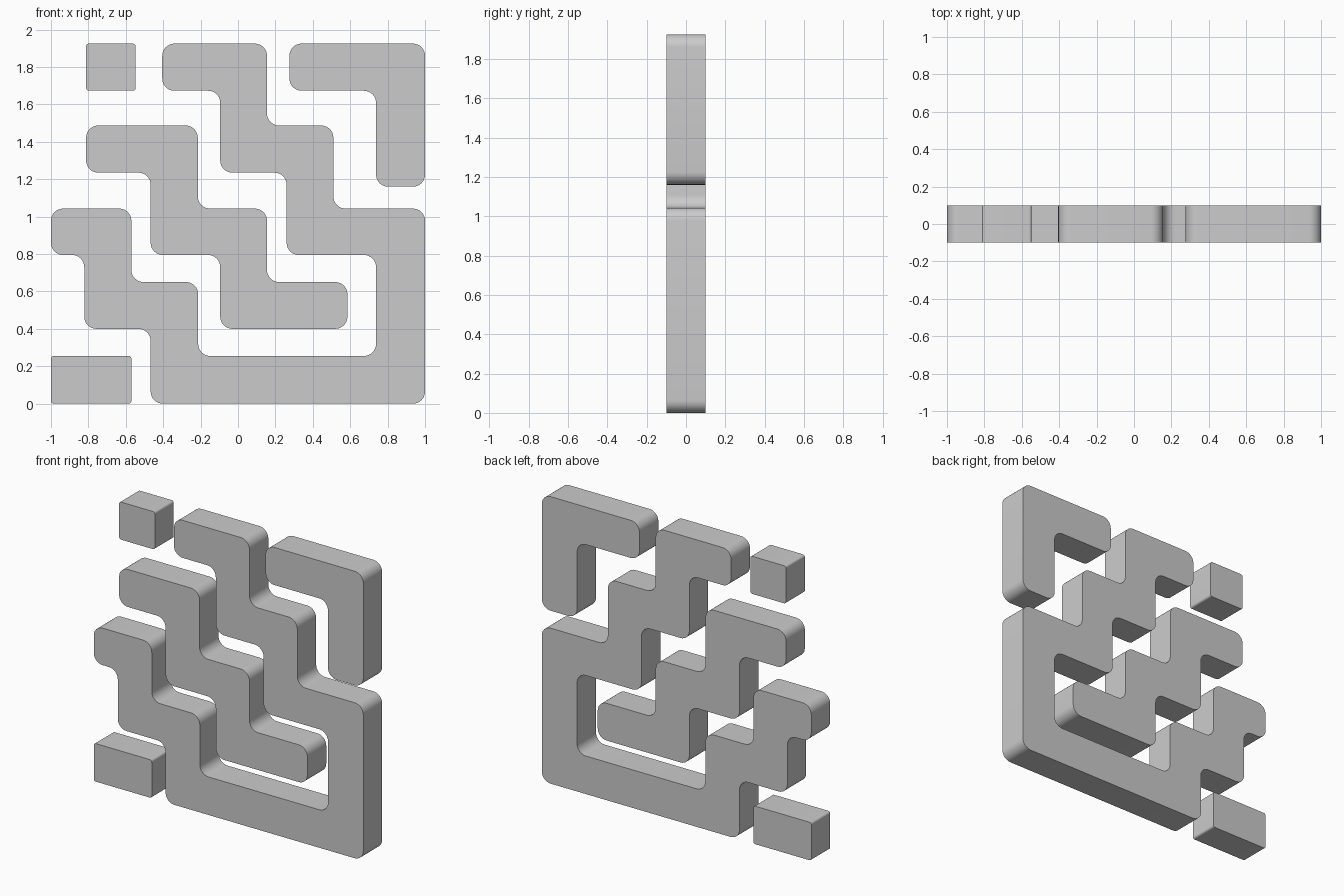
import bpy, bmesh, math
from mathutils import Vector

if "Cube" in bpy.data.objects:
    bpy.data.objects.remove(bpy.data.objects["Cube"])

HALF_DEPTH = 0.1


def rounded(points, radius, steps=8):
    """Replace each corner of a right-angled outline with an arc."""
    out = []
    for i, p in enumerate(points):
        p = Vector(p)
        a = (Vector(points[i - 1]) - p).normalized()
        b = (Vector(points[(i + 1) % len(points)]) - p).normalized()
        centre = p + (a + b) * radius
        for s in range(steps + 1):
            t = s / steps * math.pi / 2
            out.append(centre - b * radius * math.cos(t) - a * radius * math.sin(t))
    return out


def slab(name, points, radius):
    """Extrude a rounded x-z outline through the depth."""
    bm = bmesh.new()
    verts = [bm.verts.new((p.x, -HALF_DEPTH, p.y)) for p in rounded(points, radius)]
    face = bm.faces.new(verts)
    ext = bmesh.ops.extrude_face_region(bm, geom=[face], use_keep_orig=True)
    moved = [g for g in ext["geom"] if isinstance(g, bmesh.types.BMVert)]
    bmesh.ops.translate(bm, verts=moved, vec=(0, 2 * HALF_DEPTH, 0))
    bmesh.ops.recalc_face_normals(bm, faces=bm.faces)
    mesh = bpy.data.meshes.new(name)
    bm.to_mesh(mesh)
    bm.free()
    obj = bpy.data.objects.new(name, mesh)
    bpy.context.collection.objects.link(obj)
    bpy.ops.object.select_all(action='DESELECT')
    obj.select_set(True)
    bpy.context.view_layer.objects.active = obj
    bpy.ops.object.shade_smooth_by_angle(angle=math.radians(30))


def steps_path(start, turns):
    """Outline from a start corner and alternating x, z targets."""
    x, z = start
    pts = [(x, z)]
    for i, v in enumerate(turns):
        if i % 2 == 0:
            x = v
        else:
            z = v
        pts.append((x, z))
    return pts


# Long stepped band that loops around the lower right
slab("stepped_loop", steps_path((-0.405, 1.925), [
    0.155, 1.487, 0.51, 1.043, 1.0, 0.0, -0.467, 0.4, -0.822, 0.795,
    -1.0, 1.043, -0.57, 0.65, -0.213, 0.255, 0.738, 0.795, 0.26, 1.235,
    -0.095, 1.673, -0.405]), 0.065)

# Inner staircase
slab("inner_staircase", steps_path((-0.812, 1.487), [
    -0.215, 1.043, 0.155, 0.65, 0.585, 0.4, -0.095, 0.795, -0.467, 1.235,
    -0.812]), 0.065)

# Upper right corner piece
slab("corner_piece", steps_path((0.275, 1.925), [
    1.0, 1.16, 0.738, 1.673, 0.275]), 0.065)

# Loose blocks with small edge rounding
slab("upper_block", steps_path((-0.812, 1.925), [-0.547, 1.673, -0.812]), 0.015)
slab("lower_block", steps_path((-1.0, 0.255), [-0.57, 0.0, -1.0]), 0.015)
